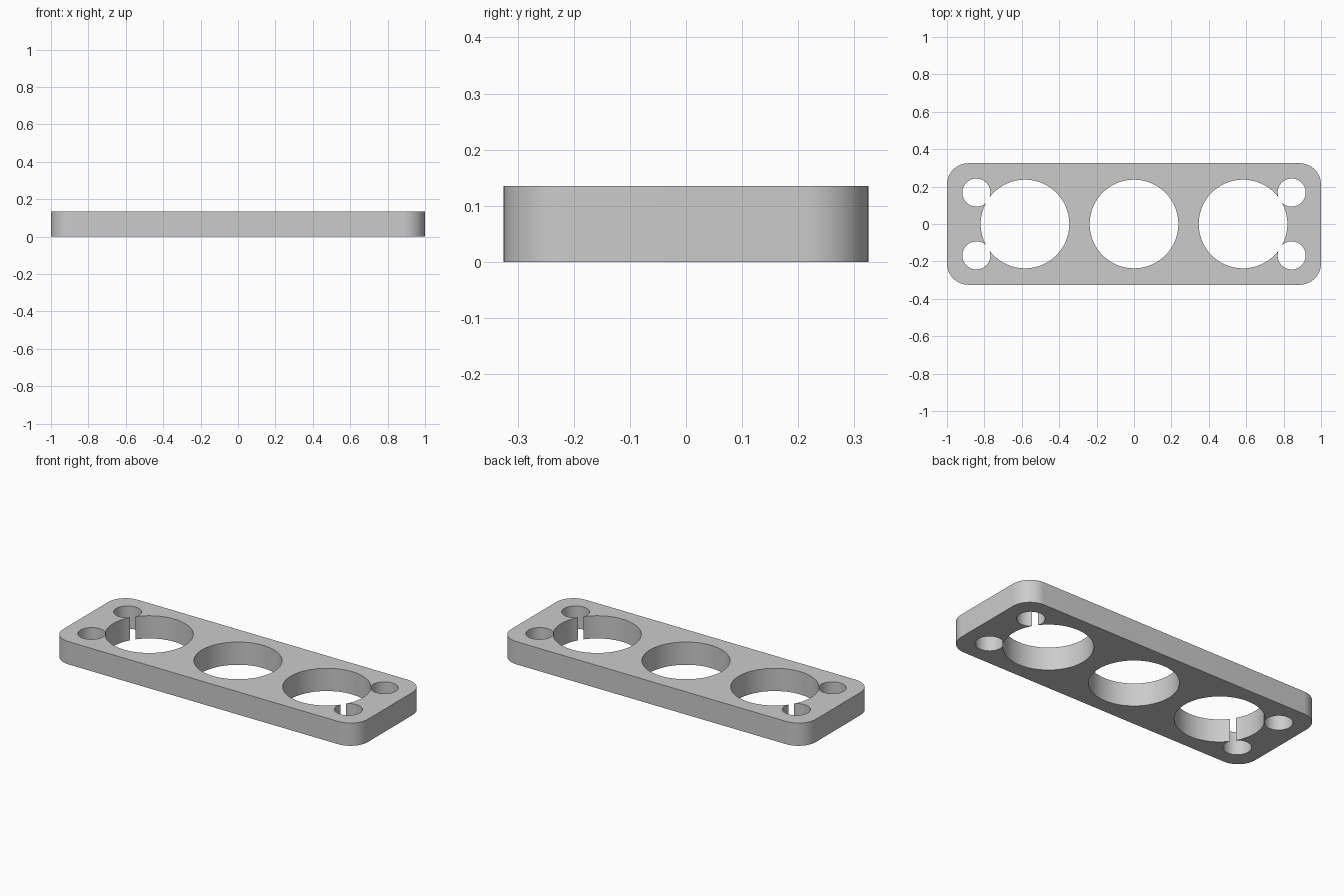
import bpy
import bmesh
import math

if "Cube" in bpy.data.objects:
    bpy.data.objects.remove(bpy.data.objects["Cube"], do_unlink=True)

HALF_X, HALF_Y, HEIGHT = 1.0, 0.325, 0.135
CORNER = 0.115
BIG_R, BIG_X = 0.237, 0.583
SMALL_R, SMALL_X, SMALL_Y = 0.075, 0.843, 0.168

grey = bpy.data.materials.new("plain grey")
grey.use_nodes = True
colour = (0.6, 0.6, 0.6, 1)
grey.diffuse_color = colour
grey.node_tree.nodes["Principled BSDF"].inputs["Base Color"].default_value = colour


def link_mesh(name, bm):
    mesh = bpy.data.meshes.new(name)
    bm.to_mesh(mesh)
    bm.free()
    obj = bpy.data.objects.new(name, mesh)
    bpy.context.collection.objects.link(obj)
    mesh.materials.append(grey)
    return obj


# Plate: a block with rounded vertical edges
bm = bmesh.new()
bmesh.ops.create_cube(bm, size=1)
for v in bm.verts:
    v.co.x *= 2 * HALF_X
    v.co.y *= 2 * HALF_Y
    v.co.z = (v.co.z + 0.5) * HEIGHT
uprights = [e for e in bm.edges if abs(e.verts[0].co.z - e.verts[1].co.z) > HEIGHT / 2]
bmesh.ops.bevel(bm, geom=uprights, offset=CORNER, segments=16, profile=0.5, affect="EDGES")
plate = link_mesh("plate", bm)


# Through holes: three large in a row, four small near the corners
def cut_hole(name, x, y, radius, sides):
    bm = bmesh.new()
    bmesh.ops.create_cone(bm, cap_ends=True, segments=sides, radius1=radius,
                          radius2=radius, depth=HEIGHT * 3)
    cutter = link_mesh(name, bm)
    cutter.location = (x, y, HEIGHT / 2)
    cutter.hide_render = True
    cut = plate.modifiers.new(name, "BOOLEAN")
    cut.operation = "DIFFERENCE"
    cut.solver = "EXACT"
    cut.object = cutter
    bpy.context.view_layer.objects.active = plate
    bpy.ops.object.modifier_apply(modifier=cut.name)
    bpy.data.objects.remove(cutter, do_unlink=True)


for x in (-BIG_X, 0, BIG_X):
    cut_hole("large_hole", x, 0, BIG_R, 96)
for sx in (-1, 1):
    for sy in (-1, 1):
        cut_hole("small_hole", sx * SMALL_X, sy * SMALL_Y, SMALL_R, 48)

# Smooth the curved walls, keep the rims sharp
bpy.ops.object.select_all(action="DESELECT")
plate.select_set(True)
bpy.context.view_layer.objects.active = plate
bpy.ops.object.shade_smooth_by_angle(angle=math.radians(30))
